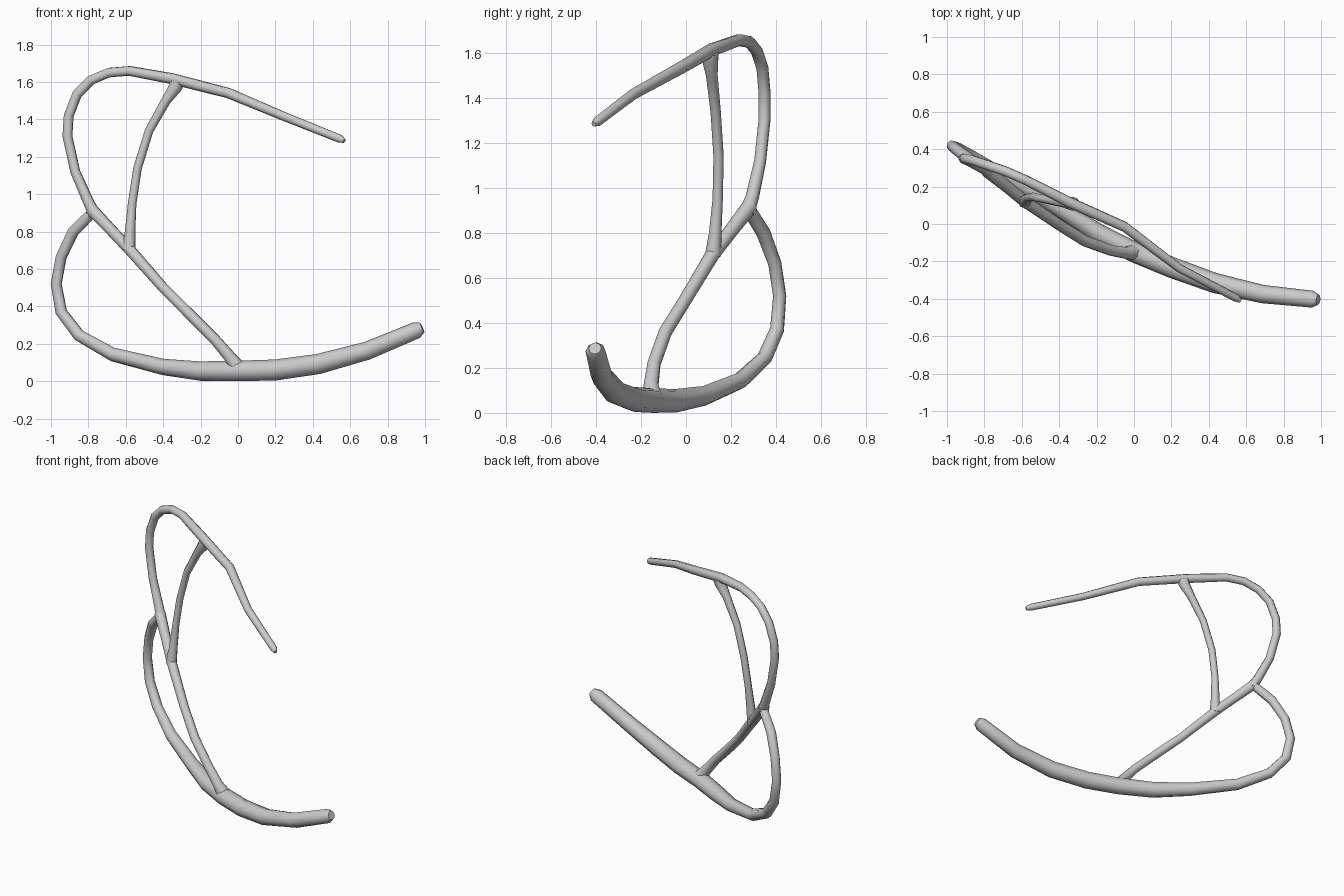
import bpy

def tube(name, pts):
    """Eight-sided tapered tube through (x, y, z, radius) points, as a mesh."""
    cu = bpy.data.curves.new(name, 'CURVE')
    cu.dimensions = '3D'
    cu.bevel_depth = 1.0
    cu.bevel_resolution = 2
    cu.use_fill_caps = True
    sp = cu.splines.new('POLY')
    sp.points.add(len(pts) - 1)
    for p, (x, y, z, r) in zip(sp.points, pts):
        p.co = (x, y, z, 1)
        p.radius = r
    ob = bpy.data.objects.new(name, cu)
    bpy.context.collection.objects.link(ob)
    bpy.ops.object.select_all(action='DESELECT')
    ob.select_set(True)
    bpy.context.view_layer.objects.active = ob
    bpy.ops.object.convert(target='MESH')
    bpy.ops.object.shade_smooth_by_angle(angle=1.0)
    return ob

# thick base stem sweeping left and curling up to the upper junction
tube("base_stem", [
    (0.985, -0.405, 0.287, 0.028), (0.955, -0.402, 0.273, 0.045),
    (0.69, -0.375, 0.163, 0.049), (0.43, -0.315, 0.092, 0.054),
    (0.20, -0.232, 0.060, 0.056), (0.0, -0.150, 0.055, 0.055),
    (-0.20, -0.045, 0.054, 0.052), (-0.40, 0.082, 0.076, 0.044),
    (-0.67, 0.24, 0.143, 0.038), (-0.85, 0.35, 0.245, 0.034),
    (-0.945, 0.405, 0.37, 0.032), (-0.972, 0.417, 0.52, 0.030),
    (-0.945, 0.395, 0.665, 0.030), (-0.88, 0.345, 0.80, 0.032),
    (-0.775, 0.28, 0.905, 0.030)])

# thin upper branch looping over to the right-hand tip
tube("upper_branch", [
    (-0.765, 0.27, 0.89, 0.034), (-0.80, 0.295, 0.96, 0.030),
    (-0.87, 0.330, 1.12, 0.027), (-0.912, 0.350, 1.31, 0.027),
    (-0.905, 0.350, 1.42, 0.027), (-0.86, 0.340, 1.535, 0.027),
    (-0.785, 0.315, 1.61, 0.027), (-0.69, 0.283, 1.65, 0.027),
    (-0.58, 0.235, 1.659, 0.027), (-0.35, 0.118, 1.617, 0.030),
    (-0.05, -0.015, 1.540, 0.028), (0.24, -0.235, 1.418, 0.024),
    (0.545, -0.395, 1.296, 0.022), (0.568, -0.41, 1.285, 0.012)])

# diagonal strut from junction down to base
tube("diagonal_strut", [
    (-0.785, 0.285, 0.92, 0.036), (-0.68, 0.20, 0.81, 0.032),
    (-0.58, 0.118, 0.705, 0.032), (-0.40, -0.005, 0.50, 0.029),
    (-0.26, -0.092, 0.36, 0.030), (-0.12, -0.142, 0.22, 0.030),
    (-0.04, -0.155, 0.125, 0.034), (0.0, -0.150, 0.07, 0.046)])

# curved strut between diagonal and upper branch
tube("curved_strut", [
    (-0.585, 0.120, 0.70, 0.036), (-0.577, 0.130, 0.80, 0.028),
    (-0.566, 0.141, 0.95, 0.023), (-0.537, 0.145, 1.14, 0.023),
    (-0.475, 0.132, 1.34, 0.023), (-0.385, 0.115, 1.50, 0.026),
    (-0.335, 0.108, 1.57, 0.036), (-0.325, 0.108, 1.60, 0.038)])
